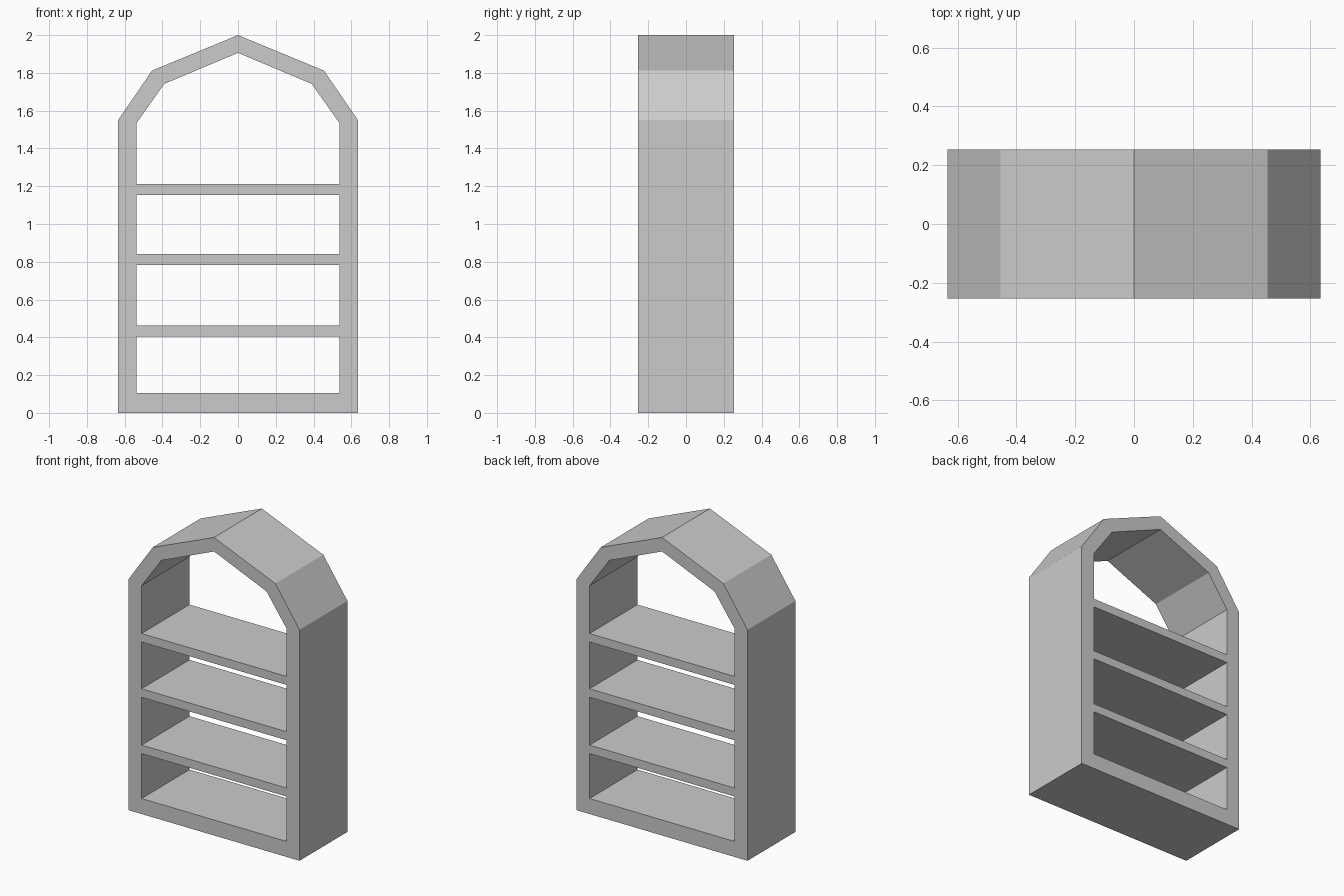
import bpy, bmesh

if "Cube" in bpy.data.objects:
    bpy.data.objects.remove(bpy.data.objects["Cube"])

HALF_DEPTH = 0.254
INNER_X = 0.538


def mirrored(right_side, apex):
    """Closed outline from its right half (bottom to top) plus the apex."""
    return right_side + [apex] + [(-x, z) for x, z in reversed(right_side)]


def make_object(name, bm):
    bmesh.ops.recalc_face_normals(bm, faces=bm.faces)
    mesh = bpy.data.meshes.new(name)
    bm.to_mesh(mesh)
    bm.free()
    obj = bpy.data.objects.new(name, mesh)
    bpy.context.collection.objects.link(obj)
    return obj


# Arched frame: a ring between outer and inner outlines, extruded in depth
outer = mirrored([(0.635, 0), (0.635, 1.55), (0.455, 1.812)], (0, 2.0))
inner = mirrored([(INNER_X, 0.104), (INNER_X, 1.533), (0.39, 1.742)], (0, 1.906))

bm = bmesh.new()
rings = [[bm.verts.new((x, -HALF_DEPTH, z)) for x, z in outline]
         for outline in (outer, inner)]
n = len(outer)
faces = []
for i in range(n):
    j = (i + 1) % n
    faces.append(bm.faces.new((rings[0][i], rings[0][j], rings[1][j], rings[1][i])))
ext = bmesh.ops.extrude_face_region(bm, geom=faces, use_keep_orig=True)
back = [g for g in ext["geom"] if isinstance(g, bmesh.types.BMVert)]
bmesh.ops.translate(bm, verts=back, vec=(0, 2 * HALF_DEPTH, 0))
make_object("arched_frame", bm)

# Shelves: full-depth boards spanning the inside of the frame
for k, z in enumerate((0.434, 0.812, 1.183), 1):
    bm = bmesh.new()
    bmesh.ops.create_cube(bm, size=1)
    bmesh.ops.scale(bm, verts=bm.verts, vec=(2 * INNER_X, 2 * HALF_DEPTH, 0.057))
    bmesh.ops.translate(bm, verts=bm.verts, vec=(0, 0, z))
    make_object(f"shelf_{k}", bm)
